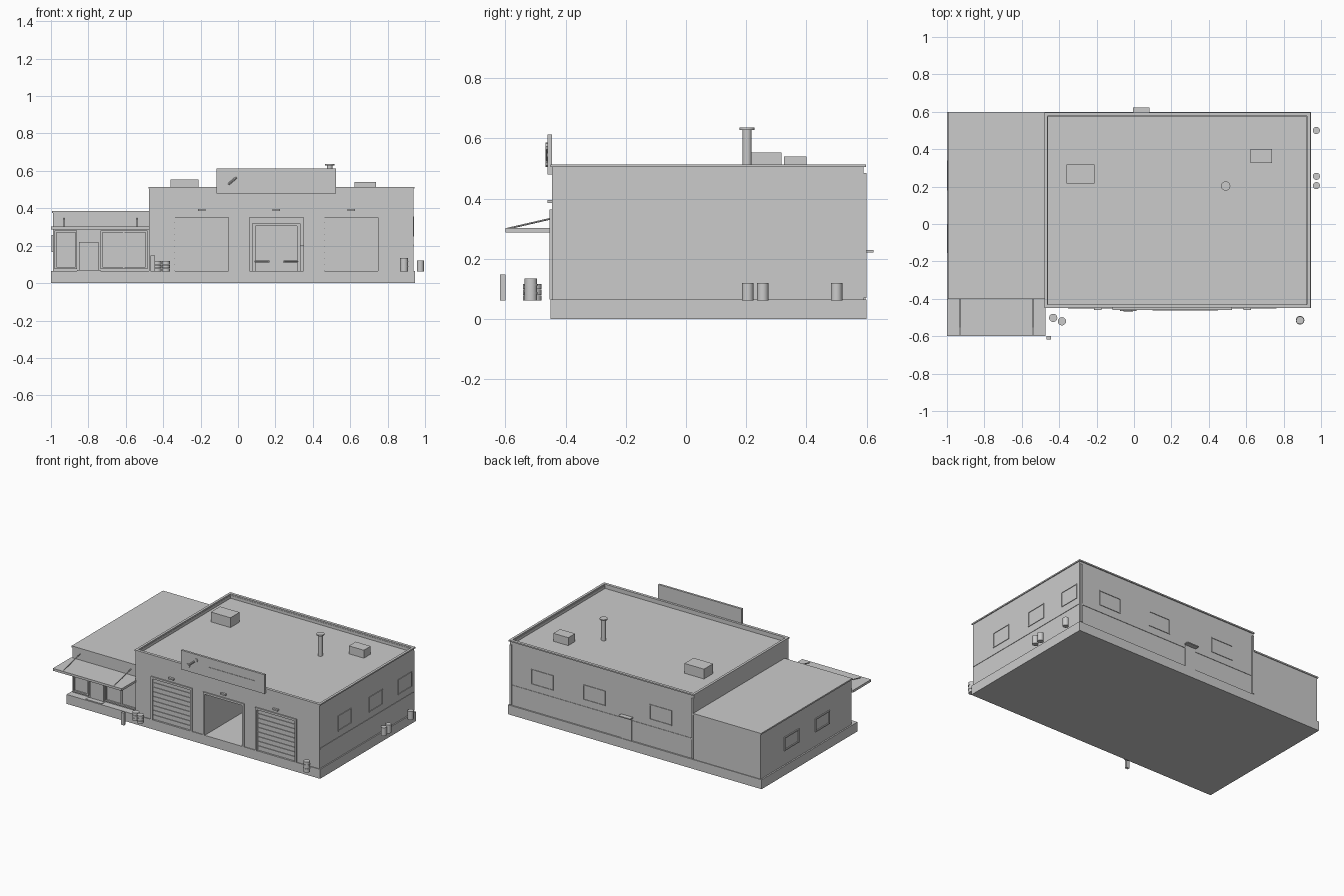
import bpy
import math
from mathutils import Vector

if "Cube" in bpy.data.objects:
    bpy.data.objects.remove(bpy.data.objects["Cube"])

grey = bpy.data.materials.new("plain grey")
grey.use_nodes = True
grey.diffuse_color = (0.6, 0.6, 0.6, 1)
grey.node_tree.nodes["Principled BSDF"].inputs["Base Color"].default_value = (0.6, 0.6, 0.6, 1)


def finish(name):
    ob = bpy.context.object
    ob.name = name
    ob.data.materials.append(grey)
    return ob


def box(name, x, y, z):
    """Box from (min, max) pairs on each axis."""
    bpy.ops.mesh.primitive_cube_add(size=1)
    ob = finish(name)
    mid = [(a + b) / 2 for a, b in (x, y, z)]
    dim = [b - a for a, b in (x, y, z)]
    for v in ob.data.vertices:
        v.co = Vector([m + c * d for m, c, d in zip(mid, v.co, dim)])
    return ob


def cylinder(name, x, y, r, z, sides=20):
    bpy.ops.mesh.primitive_cylinder_add(vertices=sides, radius=r, depth=z[1] - z[0],
                                        location=(x, y, sum(z) / 2))
    ob = finish(name)
    bpy.ops.object.shade_smooth_by_angle()
    return ob


def rod(name, a, b, r):
    a, b = Vector(a), Vector(b)
    bpy.ops.mesh.primitive_cylinder_add(vertices=8, radius=r, depth=(b - a).length, location=(a + b) / 2)
    ob = finish(name)
    ob.rotation_euler = (b - a).to_track_quat('Z', 'Y').to_euler()
    return ob


def cut(ob, *cutter):
    tool = box("cutter", *cutter)
    tool.hide_render = True
    mod = ob.modifiers.new("cut", 'BOOLEAN')
    mod.operation, mod.solver, mod.object = 'DIFFERENCE', 'EXACT', tool
    bpy.context.view_layer.objects.active = ob
    bpy.ops.object.modifier_apply(modifier=mod.name)
    bpy.data.objects.remove(tool)


def frame(name, axis, at, out, u, z, w, sill=True):
    """Thin raised border on a wall; axis 0 faces x, axis 1 faces y."""
    depth = (min(at, at + out), max(at, at + out))
    bars = [((u[0], u[0] + w), z), ((u[1] - w, u[1]), z), (u, (z[1] - w, z[1]))]
    if sill:
        bars.append((u, (z[0], z[0] + w)))
    for bu, bz in bars:
        if axis == 0:
            box(name, depth, bu, bz)
        else:
            box(name, bu, depth, bz)


FLOOR = 0.065

# Foundation, workshop and office shells
box("foundation", (-1, 0.945), (-0.45, 0.6), (0, FLOOR))
shop = box("workshop", (-0.475, 0.937), (-0.445, 0.59), (FLOOR, 0.505))
cut(shop, (-0.46, 0.922), (-0.43, 0.575), (0.485, 0.6))
cut(shop, (0.06, 0.35), (-0.6, 0.45), (0, 0.352))
for x in (-0.195, 0.605):
    cut(shop, (x - 0.143, x + 0.143), (-0.5, -0.435), (0, 0.352))
box("office", (-0.99, -0.475), (-0.4, 0.595), (FLOOR, 0.375))
box("office_roof", (-0.995, -0.475), (-0.402, 0.6), (0.375, 0.385))

# Parapet coping
for y in ((-0.45, -0.43), (0.577, 0.597)):
    box("parapet_coping", (-0.479, 0.943), y, (0.505, 0.514))
for x in ((-0.479, -0.462), (0.926, 0.943)):
    box("parapet_coping", x, (-0.43, 0.577), (0.505, 0.514))

# Garage bays: frames, lamps and slatted shutters
for x in (-0.195, 0.205, 0.605):
    frame("bay_frame", 1, -0.443, -0.01, (x - 0.158, x + 0.158), (FLOOR, 0.364), 0.014, False)
    box("bay_lamp", (x - 0.02, x + 0.02), (-0.46, -0.444), (0.385, 0.395))
for x in (-0.195, 0.605):
    for i in range(9):
        z = FLOOR + 0.032 * i
        box("shutter_slat", (x - 0.144, x + 0.144), (-0.441, -0.432), (z + 0.002, z + 0.0315))

# Two-post lift and workbench inside the open bay
for x in (0.085, 0.325):
    box("lift_post", (x - 0.009, x + 0.009), (-0.03, 0.0), (FLOOR, 0.315))
    s = 1 if x < 0.2 else -1
    for y in (-0.12, 0.09):
        rod("lift_arm", (x, -0.015, 0.115), (x + s * 0.08, y, 0.115), 0.006)
box("lift_beam", (0.076, 0.334), (-0.03, 0.0), (0.305, 0.32))
box("tool_cabinet", (0.32, 0.35), (0.05, 0.2), (FLOOR, 0.2))

# Roof sign with a raised wrench emblem and stripe
box("sign_board", (-0.115, 0.525), (-0.46, -0.445), (0.48, 0.613))
rod("wrench_handle", (-0.055, -0.461, 0.525), (-0.005, -0.461, 0.568), 0.006)
for x, z in ((-0.06, 0.52), (0.0, 0.573)):
    rod("wrench_head", (x, -0.466, z), (x, -0.458, z), 0.014)
box("sign_stripe", (0.1, 0.45), (-0.463, -0.459), (0.538, 0.552))

# Rooftop equipment
box("vent_unit_large", (-0.36, -0.21), (0.217, 0.317), (0.485, 0.553))
box("vent_unit_small", (0.623, 0.738), (0.325, 0.4), (0.485, 0.54))
cylinder("chimney", 0.49, 0.203, 0.015, (0.485, 0.63))
cylinder("chimney_cap", 0.49, 0.203, 0.025, (0.628, 0.636))

# Office front: awning, glazing frames and door
box("awning", (-1, -0.472), (-0.6, -0.4), (0.287, 0.303))
for x in (-0.93, -0.54):
    rod("awning_brace", (x, -0.595, 0.3), (x, -0.4, 0.345), 0.003)
frame("shop_window_frame", 1, -0.4, -0.01, (-0.98, -0.86), (0.075, 0.28), 0.01)
frame("shop_window_frame", 1, -0.4, -0.01, (-0.735, -0.485), (0.075, 0.28), 0.01)
box("window_mullion", (-0.614, -0.606), (-0.408, -0.4), (0.08, 0.275))
box("office_door", (-0.85, -0.745), (-0.409, -0.4), (FLOOR, 0.22))
box("door_mat", (-0.86, -0.735), (-0.445, -0.412), (FLOOR, 0.069))

# Side windows, wall stripes and back door
for y in ((-0.155, 0.0), (0.18, 0.34)):
    frame("office_window_frame", 0, -0.989, -0.008, y, (0.165, 0.258), 0.008)
for y in (-0.17, 0.17, 0.49):
    frame("side_window_frame", 0, 0.936, 0.005, (y - 0.075, y + 0.075), (0.25, 0.355), 0.005)
for x in (0.69, 0.29, -0.22):
    frame("back_window_frame", 1, 0.589, 0.005, (x - 0.085, x + 0.085), (0.25, 0.355), 0.005)
box("side_stripe", (0.936, 0.94), (-0.44, 0.585), (0.198, 0.206))
box("back_stripe", (-0.46, 0.92), (0.589, 0.593), (0.198, 0.206))
box("back_door", (0.0, 0.08), (0.589, 0.596), (FLOOR, 0.215))
box("back_door_canopy", (-0.006, 0.084), (0.589, 0.622), (0.222, 0.229))
for x in (-0.468, 0.928):
    box("downpipe", (x - 0.007, x + 0.007), (0.588, 0.599), (0.07, 0.485))

# Drums, tyre stacks and the kerb bollard
for y in (0.205, 0.255, 0.5):
    cylinder("oil_drum", 0.975, y, 0.019, (0.062, 0.12))
cylinder("front_drum", 0.888, -0.515, 0.021, (0.062, 0.135))
for z in (0.085, 0.112):
    cylinder("drum_rim", 0.888, -0.515, 0.023, (z, z + 0.004))
for x, y in ((-0.432, -0.502), (-0.385, -0.52)):
    for i in range(3):
        z = 0.062 + i * 0.019
        cylinder("tyre", x, y, 0.022, (z, z + 0.017))
box("kerb_post", (-0.467, -0.443), (-0.617, -0.6), (0.062, 0.148))
